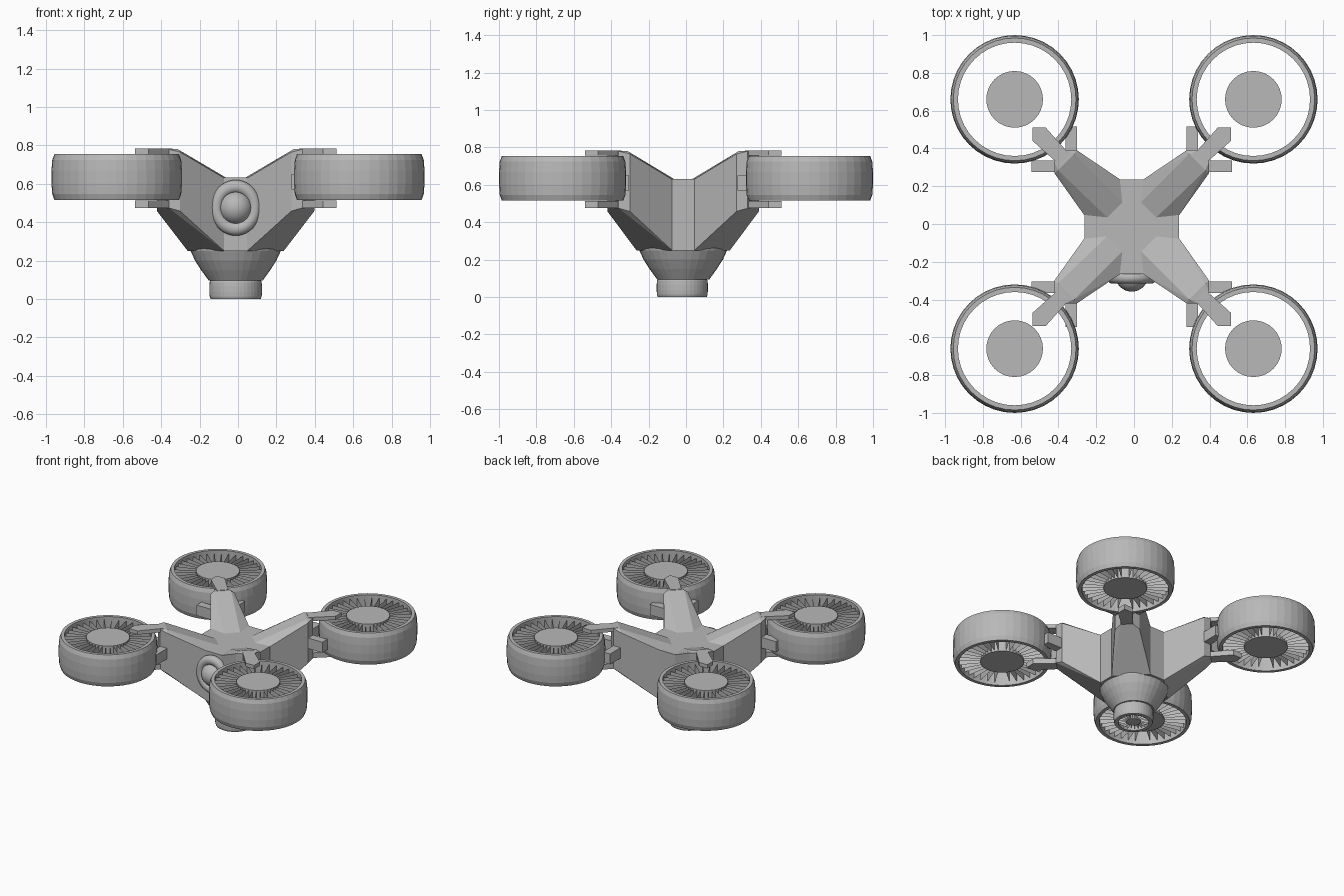
import bpy, bmesh, math
from mathutils import Vector

cube = bpy.data.objects.get("Cube")
if cube:
    bpy.data.objects.remove(cube, do_unlink=True)

grey = bpy.data.materials.new("plain_grey")
grey.use_nodes = True
grey.diffuse_color = (0.48, 0.48, 0.48, 1)
grey.node_tree.nodes["Principled BSDF"].inputs["Base Color"].default_value = (0.48, 0.48, 0.48, 1)

CX, CY = -0.012, -0.015   # hull centre


def finish(name, bm, loc=(0, 0, 0), fix=True):
    if fix:
        bmesh.ops.recalc_face_normals(bm, faces=bm.faces[:])
    mesh = bpy.data.meshes.new(name)
    bm.to_mesh(mesh)
    bm.free()
    mesh.materials.append(grey)
    ob = bpy.data.objects.new(name, mesh)
    ob.location = loc
    bpy.context.collection.objects.link(ob)
    return ob


def lathe(name, profile, loc, steps, closed=False):
    """Spin (radius, z) pairs round the z axis; open ends are capped."""
    bm = bmesh.new()
    rings = [[bm.verts.new((r * math.cos(math.tau * i / steps), r * math.sin(math.tau * i / steps), z))
              for i in range(steps)] for r, z in profile]
    pairs = list(zip(rings, rings[1:]))
    if closed:
        pairs.append((rings[-1], rings[0]))
    else:
        bm.faces.new(rings[0])
        bm.faces.new(rings[-1])
    for a, b in pairs:
        for i in range(steps):
            j = (i + 1) % steps
            bm.faces.new((a[i], a[j], b[j], b[i]))
    return finish(name, bm, loc)


def prism(name, plan, z0, z1, loc=(0, 0, 0)):
    """Extrude a plan outline between two heights."""
    bm = bmesh.new()
    low = [bm.verts.new((x, y, z0)) for x, y in plan]
    high = [bm.verts.new((x, y, z1)) for x, y in plan]
    bm.faces.new(low)
    bm.faces.new(high)
    for i in range(len(plan)):
        j = (i + 1) % len(plan)
        bm.faces.new((low[i], low[j], high[j], high[i]))
    return finish(name, bm, loc)


def hull(name, points, loc):
    bm = bmesh.new()
    for p in points:
        bm.verts.new(p)
    res = bmesh.ops.convex_hull(bm, input=bm.verts[:])
    spare = [v for v in res["geom_interior"] if isinstance(v, bmesh.types.BMVert)]
    bmesh.ops.delete(bm, geom=spare, context="VERTS")
    bmesh.ops.dissolve_limit(bm, angle_limit=0.02, verts=bm.verts[:], edges=bm.edges[:])
    return finish(name, bm, loc)


def fan(name, x, y, z, height, radius, inner, hub, blades):
    """Bulged duct ring with a central hub and thin radial blades."""
    h = height
    lip = radius * 0.955
    ring = [(inner, 0), (lip, 0), (radius * 0.988, h * 0.13), (radius, h * 0.36), (radius, h * 0.64),
            (radius * 0.988, h * 0.87), (lip, h), (inner, h)]
    lathe(name + "_duct", ring, (x, y, z), 40, closed=True)
    lathe(name + "_hub", [(hub, h * 0.06), (hub, h * 0.94)], (x, y, z), 32)
    bm = bmesh.new()
    for i in range(blades):
        a = math.tau * i / blades
        d = Vector((math.cos(a), math.sin(a), 0))
        lo, hi = Vector((0, 0, h * 0.08)), Vector((0, 0, h * 0.92))
        bm.faces.new([bm.verts.new(p) for p in
                      (d * hub + lo, d * inner + lo, d * inner + hi, d * hub + hi)])
    finish(name + "_blades", bm, (x, y, z), fix=False)


# Central hull: octagonal column over a round bowl
W, N, TOP, LOW = 0.25, 0.06, 0.632, 0.25
octagon = [(W, -N), (W, N), (N, W), (-N, W), (-N, -W), (-W + 0, -N)]
octagon = [(W, -N), (W, N), (N, W), (-N, W), (-W, N), (-W, -N), (-N, -W), (N, -W)]
prism("hull_column", octagon, LOW, TOP, (CX, CY, 0))
lathe("hull_bowl", [(0.14, 0.095), (0.18, 0.15), (0.212, 0.2), (0.235, 0.25), (0.24, 0.28)],
      (CX, CY, 0), 32)

# Bottom thruster
fan("bottom_thruster", CX, CY - 0.005, 0, 0.1, 0.137, 0.105, 0.05, 24)

# Four arms, each with clamp fingers, side prongs and a rotor
root = [(N, W), (W, N)]
ridge = [(0.05, 0.13), (0.13, 0.05)]
shoulder = [(0.29, 0.405), (0.41, 0.285)]
tip = [(0.35, 0.405), (0.41, 0.345)]
finger = [(0.33, 0.385), (0.455, 0.525), (0.525, 0.525), (0.525, 0.455), (0.385, 0.33)]
prong = [(0.29, 0.38), (0.35, 0.38), (0.35, 0.53), (0.29, 0.53)]

for sx, sname in ((1, "left"), (-1, "right")):
    for sy, yname in ((-1, "front"), (1, "back")):
        tag = yname + "_" + sname

        def place(plan):
            return [(sx * x, sy * y) for x, y in plan]

        def at(plan, *heights):
            return [(x, y, z) for x, y in place(plan) for z in heights]

        here = (CX, CY, 0)
        crest = [(0.305, 0.385), (0.39, 0.3)]
        hull(tag + "_arm",
             at(root, LOW, TOP - 0.002) + at(ridge, LOW + 0.02, TOP) + at(shoulder, 0.458, 0.765)
             + at(crest, 0.782) + at(tip, 0.475, 0.78), here)
        prism(tag + "_upper_finger", place(finger), 0.756, 0.784, here)
        prism(tag + "_lower_finger", place(finger), 0.475, 0.514, here)
        prism(tag + "_prong_a", place(prong), 0.57, 0.65, here)
        prism(tag + "_prong_b", place([(y, x) for x, y in prong]), 0.57, 0.65, here)
        fan(tag + "_rotor", sx * 0.632, sy * 0.66, 0.515, 0.24, 0.34, 0.3, 0.15, 36)

# Front camera: oval collar and ball lens
bpy.ops.mesh.primitive_torus_add(major_radius=0.1, minor_radius=0.032, major_segments=40,
                                 minor_segments=14, location=(CX, CY - 0.27, 0.475),
                                 rotation=(math.pi / 2, 0, 0))
collar = bpy.context.object
collar.name = "camera_collar"
collar.scale = (1, 1.1, 1)
bpy.ops.mesh.primitive_uv_sphere_add(segments=32, ring_count=16, radius=0.088,
                                     location=(CX, CY - 0.255, 0.475))
lens = bpy.context.object
lens.name = "camera_lens"
for ob in (collar, lens):
    ob.data.materials.append(grey)
    for p in ob.data.polygons:
        p.use_smooth = True
